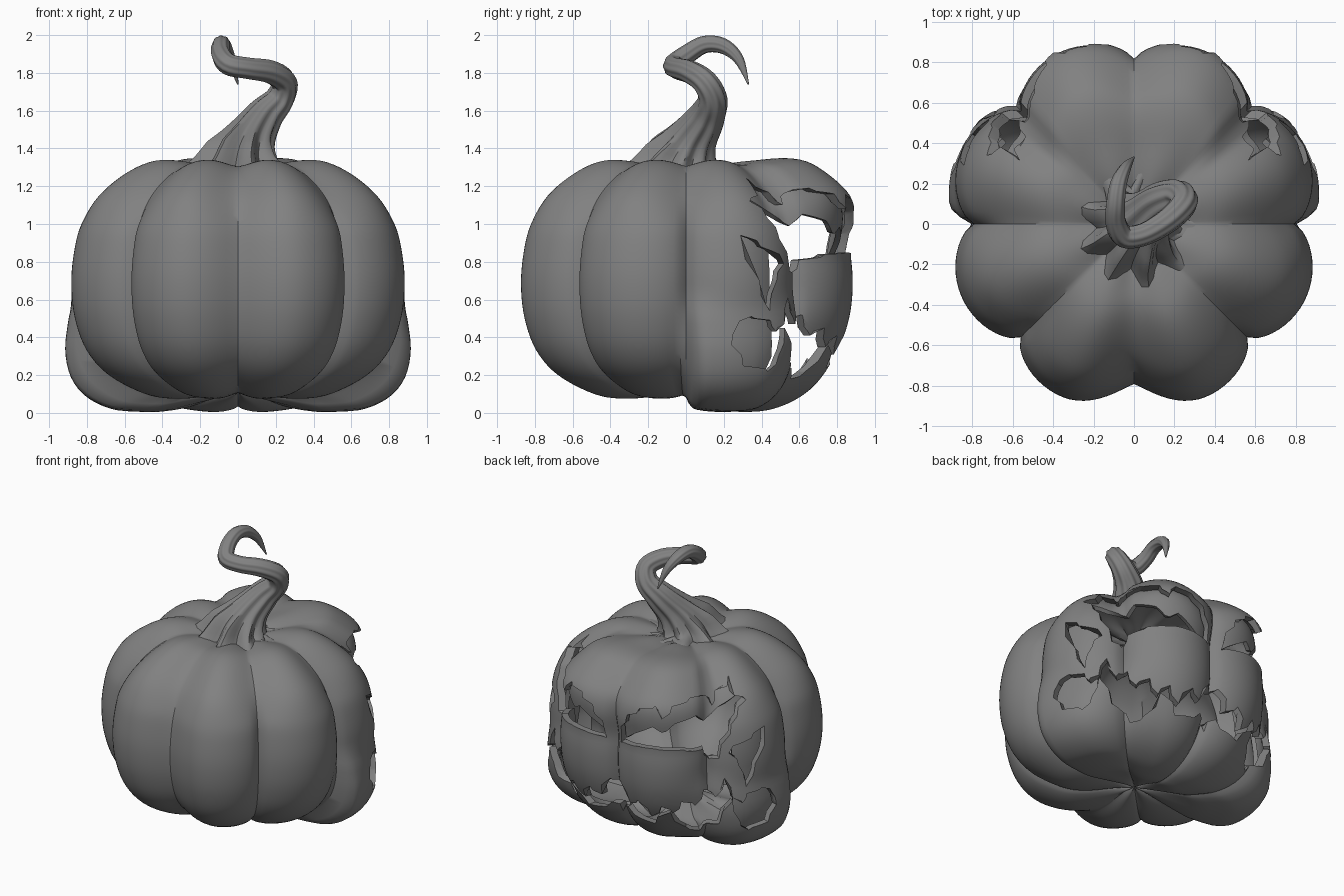
import bpy, bmesh, math
from mathutils import Vector

if "Cube" in bpy.data.objects:
    bpy.data.objects.remove(bpy.data.objects["Cube"])

grey = bpy.data.materials.new("dark_grey")
grey.diffuse_color = (.22, .22, .22, 1)
grey.use_nodes = True
grey.node_tree.nodes["Principled BSDF"].inputs["Base Color"].default_value = grey.diffuse_color


def smooth(v, a, b):
    t = max(0.0, min(1.0, (v - a) / (b - a)))
    return t * t * (3 - 2 * t)


def lerp(table, v):
    """Piecewise linear lookup in a sorted list of (key, value)."""
    for (a, p), (b, q) in zip(table, table[1:]):
        if v <= b:
            return p + (q - p) * (v - a) / (b - a)
    return table[-1][1]


def spline(pts, steps):
    """Catmull-Rom samples through points of any dimension."""
    out, n = [], len(pts)
    for i in range(n - 1):
        p = [pts[max(0, min(n - 1, i + k))] for k in (-1, 0, 1, 2)]
        for s in range(steps):
            t = s / steps
            out.append(tuple(0.5 * (2 * b + (c - a) * t + (2 * a - 5 * b + 4 * c - d) * t * t
                                    + (3 * b - a - 3 * c + d) * t ** 3)
                             for a, b, c, d in zip(*p)))
    return out + [tuple(pts[-1])]


def make_object(name, rings, start=None, end=None, closed=True):
    """Skin rows of points; closed rows are capped at both ends."""
    bm = bmesh.new()
    rows = [[bm.verts.new(p) for p in ring] for ring in rings]
    n = len(rows[0])
    for a, b in zip(rows, rows[1:]):
        for i in range(n if closed else n - 1):
            j = (i + 1) % n
            bm.faces.new((a[i], a[j], b[j], b[i]))
    for row, tip in ((rows[0], start), (rows[-1], end)) if closed else ():
        if tip is None:
            bm.faces.new(row)
        else:
            v = bm.verts.new(tip)
            for i in range(n):
                bm.faces.new((row[i], row[(i + 1) % n], v))
    bmesh.ops.recalc_face_normals(bm, faces=bm.faces[:])
    mesh = bpy.data.meshes.new(name)
    bm.to_mesh(mesh)
    bm.free()
    mesh.materials.append(grey)
    ob = bpy.data.objects.new(name, mesh)
    bpy.context.collection.objects.link(ob)
    return ob


def finish(ob, angle):
    """Apply all modifiers and shade smooth."""
    bpy.ops.object.select_all(action='DESELECT')
    ob.select_set(True)
    bpy.context.view_layer.objects.active = ob
    for m in list(ob.modifiers):
        bpy.ops.object.modifier_apply(modifier=m.name)
    bpy.ops.object.shade_smooth_by_angle(angle=math.radians(angle))


# Lobed body: profile (radius, z) modulated by eight lobes, swollen at jaw and brow
PROFILE = [(0, .11), (.15, .09), (.35, .075), (.52, .1), (.72, .2), (.84, .33), (.905, .5),
           (.925, .68), (.91, .85), (.87, 1.0), (.78, 1.15), (.63, 1.27), (.47, 1.335),
           (.3, 1.33), (.12, 1.29), (0, 1.28)]


def body_point(deg, r, z):
    a = abs(deg)                                   # degrees from the face centre (+y)
    e = (1.2 if a > 157.5 else .65) + .6 * smooth(z, .95, 1.25)
    lobe = abs(math.sin(math.radians(4 * a))) ** e
    jaw = smooth(a, 94, 84) * smooth(z, .68, .48)
    brow = smooth(a, 54, 40) * smooth(z, .8, 1.15)
    depth = .145 * (1 - .5 * jaw * smooth(a, 25, 60))
    rr = r * (1 - depth * (1 - lobe))
    zz = .68 + (z - .68) * (.95 + .05 * lobe)
    rr += .23 * smooth(z, .62, 0) * jaw * smooth(a, 25, 65) * min(1, r / .45)
    zz -= .07 * jaw * smooth(z, .35, .12) * min(1, r / .3)
    rr += .115 * brow * smooth(r, .2, .6)
    zz += .03 * brow * smooth(r, .35, .6)
    t = math.radians(deg)
    return (rr * math.sin(t), rr * math.cos(t), zz)


COLS = 160
samples = spline(PROFILE, 5)
rings = [[body_point(360 * i / COLS - 180, r, z) for i in range(COLS)] for r, z in samples[1:-1]]
body = make_object("pumpkin_shell", rings, (0, 0, .11), (0, 0, 1.26))
solid = body.modifiers.new("thickness", 'SOLIDIFY')
solid.thickness = .045
solid.offset = -1

# Carved openings, as (degrees from face centre, z) outlines
EYE = [(4, .82), (5, .95), (9, 1.06), (15, 1.13), (22, 1.16), (25, 1.08), (29, 1.16), (37, 1.19),
       (44, 1.17), (48, 1.1), (51, 1.17), (61, 1.25), (60, 1.15), (65, 1.12), (59, 1.03),
       (55, .92), (50, .75), (46, .73), (43, .81), (34, .84), (22, .85), (12, .84)]
CHEEK = [(71, .94), (64, .88), (54, .79), (58, .7), (61, .54), (65, .7)]
MOUTH = [(75, .36), (71, .25), (62, .22), (58, .3), (55, .45), (50, .27), (42, .18), (35, .22),
         (28, .36), (20, .24), (5, .32), (-2, .24), (-2, .5), (3, .52), (8, .38),
         (13, .43), (19, .31), (24, .41), (29, .35), (33, .45), (39, .41), (43, .52), (48, .47),
         (52, .61), (55, .47), (59, .43), (61, .49), (68, .51), (73, .46)]


def cutter(name, outline, side):
    def ring(r):
        return [(side * r * math.sin(math.radians(a)), r * math.cos(math.radians(a)), z)
                for a, z in outline]
    ob = make_object(name, [ring(.3), ring(1.6)])
    ob.hide_render = True
    return ob


cutters = []
for side in (-1, 1):
    for name, outline in (("eye_cutter", EYE), ("cheek_cutter", CHEEK), ("mouth_cutter", MOUTH)):
        c = cutter(name, outline, side)
        m = body.modifiers.new(name, 'BOOLEAN')
        m.operation, m.solver, m.object = 'DIFFERENCE', 'EXACT', c
        cutters.append(c)
finish(body, 35)
for c in cutters:
    bpy.data.objects.remove(c)

# Inner layers behind the carving: eyelid under the brow, wall behind the cheek
BY_HEIGHT = sorted((z, r) for r, z in samples if r > .55)
LID_LOW = [(4, .83), (10, .89), (20, .97), (25, .93), (30, 1.0), (40, 1.04), (44, .99), (52, 1.07),
           (64, 1.14)]
WALL_LOW = [(57, .3), (62, .2), (80, .2)]


def inner_layer(name, low, top, inset):
    a0, a1 = low[0][0], low[-1][0]
    rows = []
    for k in range(13):
        row = []
        for i in range(31):
            a = a0 + (a1 - a0) * i / 30
            zl = lerp(low, a)
            z = zl + (top - zl) * k / 12
            row.append(body_point(a, lerp(BY_HEIGHT, z) - inset, z))
        rows.append(row)
    ob = make_object(name, rows, closed=False)
    m = ob.modifiers.new("thickness", 'SOLIDIFY')
    m.thickness = .03
    ob.modifiers.new("both_sides", 'MIRROR')
    finish(ob, 40)


inner_layer("eyelids", LID_LOW, 1.26, .07)
inner_layer("inner_cheeks", WALL_LOW, .96, .09)

# Twisted stem: path (x, y, z, radius, rib depth), star-shaped foot
STEM = [(.02, -.02, 1.3, .27, .25), (.03, -.01, 1.36, .185, .17), (.07, .04, 1.46, .125, .1),
        (.14, .11, 1.57, .095, .08), (.22, .14, 1.66, .075, .06), (.245, .1, 1.75, .065, .05),
        (.17, .02, 1.805, .06, .04), (.05, -.05, 1.825, .055, .04), (-.05, -.06, 1.845, .055, .04),
        (-.09, .01, 1.9, .05, .04), (-.09, .1, 1.95, .045, .04), (-.075, .2, 1.94, .04, .04),
        (-.04, .28, 1.87, .027, .03), (0, .33, 1.74, .004, 0)]
path = spline(STEM, 5)
centres = [Vector(p[:3]) for p in path]
rings, u = [], Vector((1, 0, 0))
for i, (x, y, z, rad, rib) in enumerate(path):
    d = (centres[min(i + 1, len(path) - 1)] - centres[max(i - 1, 0)]).normalized()
    if i < 5:
        d = d.lerp(Vector((0, 0, 1)), 1 - i / 5).normalized()
    u = (u - d * u.dot(d)).normalized()
    v = d.cross(u)
    angles = [2 * math.pi * k / 54 for k in range(54)]
    rings.append([centres[i] + rad * (1 + rib * math.cos(9 * f + .04 * i))
                  * (u * math.cos(f) + v * math.sin(f)) for f in angles])
finish(make_object("stem", rings), 45)
